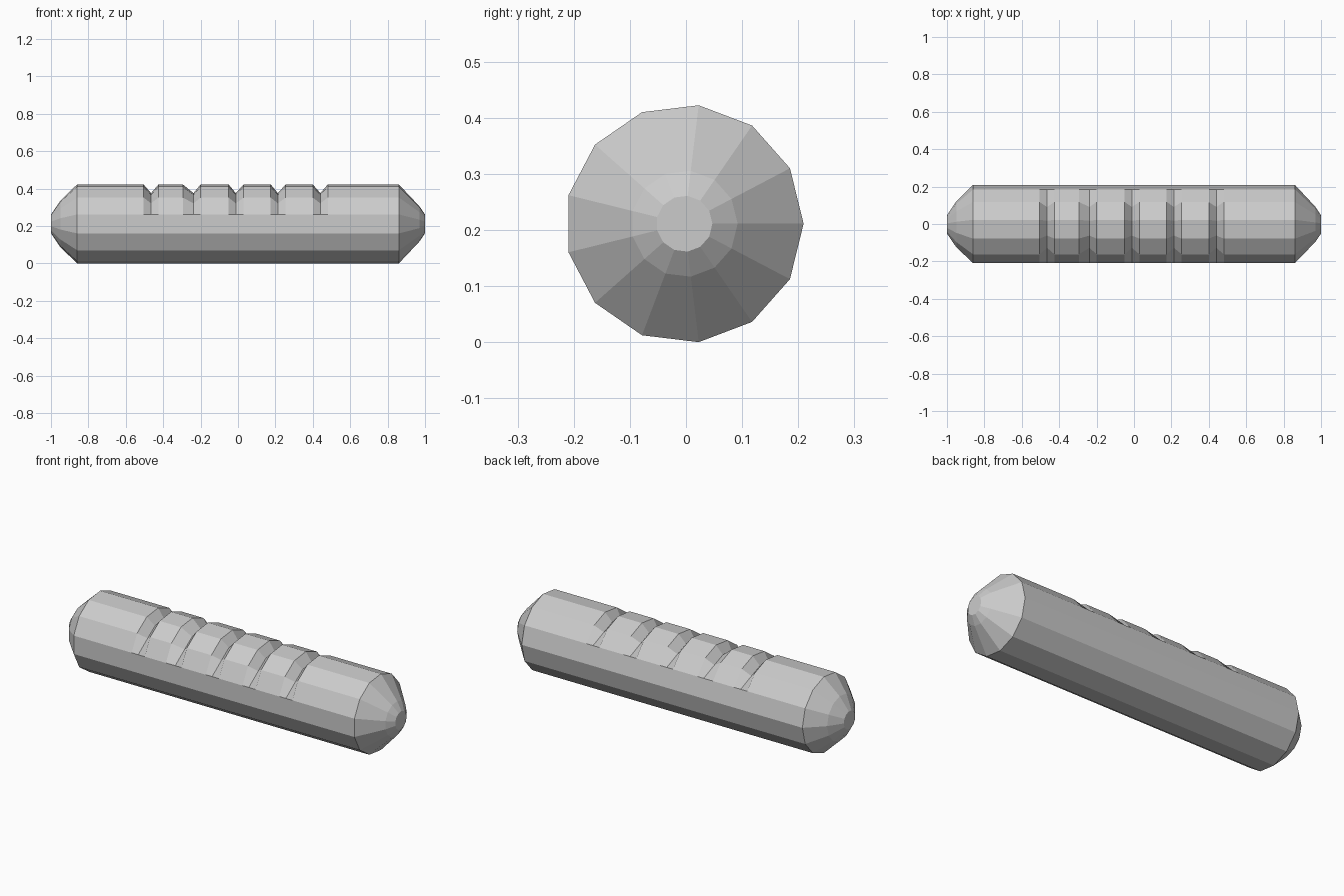
import bpy, bmesh
from math import cos, sin, tau

cube = bpy.data.objects.get("Cube")
if cube:
    bpy.data.objects.remove(cube)

SIDES = 13
RADIUS = 0.2126
CENTRE_Y, CENTRE_Z = -0.003, 0.211
GROOVE_DEPTH = 0.78          # scale of the sunken groove corners
SUNKEN = range(2, 6)         # corners on the upper side that sink in

grey = bpy.data.materials.new("plain grey")
grey.use_nodes = True
colour = (0.6, 0.6, 0.6, 1)
grey.diffuse_color = colour
grey.node_tree.nodes["Principled BSDF"].inputs["Base Color"].default_value = colour

bm = bmesh.new()


def ring(x, radius, groove=False):
    """One loop of corners around the long axis."""
    verts = []
    for k in range(SIDES):
        r = radius * (GROOVE_DEPTH if groove and k in SUNKEN else 1)
        a = tau * k / SIDES
        verts.append(bm.verts.new((x, CENTRE_Y + r * cos(a), CENTRE_Z + r * sin(a))))
    return verts


# Left to right: blunt tip, straight body with finger grooves, blunt tip
rings = [ring(-1, 0.05), ring(-0.95, 0.125), ring(-0.86, RADIUS)]
grooves = [(-0.505, -0.465, -0.425), (-0.295, -0.238, -0.2), (-0.05, -0.012, 0.03),
           (0.175, 0.213, 0.255), (0.4, 0.44, 0.48)]
for start, middle, end in grooves:
    rings += [ring(start, RADIUS), ring(middle, RADIUS, True), ring(end, RADIUS)]
rings += [ring(0.86, RADIUS), ring(0.97, 0.095), ring(1, 0.05)]

# Skin between neighbouring loops, then flat end caps
for a, b in zip(rings, rings[1:]):
    for k in range(SIDES):
        n = (k + 1) % SIDES
        bm.faces.new((a[k], a[n], b[n], b[k]))
bm.faces.new(rings[0])
bm.faces.new(rings[-1])
bmesh.ops.recalc_face_normals(bm, faces=bm.faces[:])

mesh = bpy.data.meshes.new("grooved_bar")
bm.to_mesh(mesh)
bm.free()
mesh.materials.append(grey)
bar = bpy.data.objects.new("grooved_bar", mesh)
bpy.context.collection.objects.link(bar)
